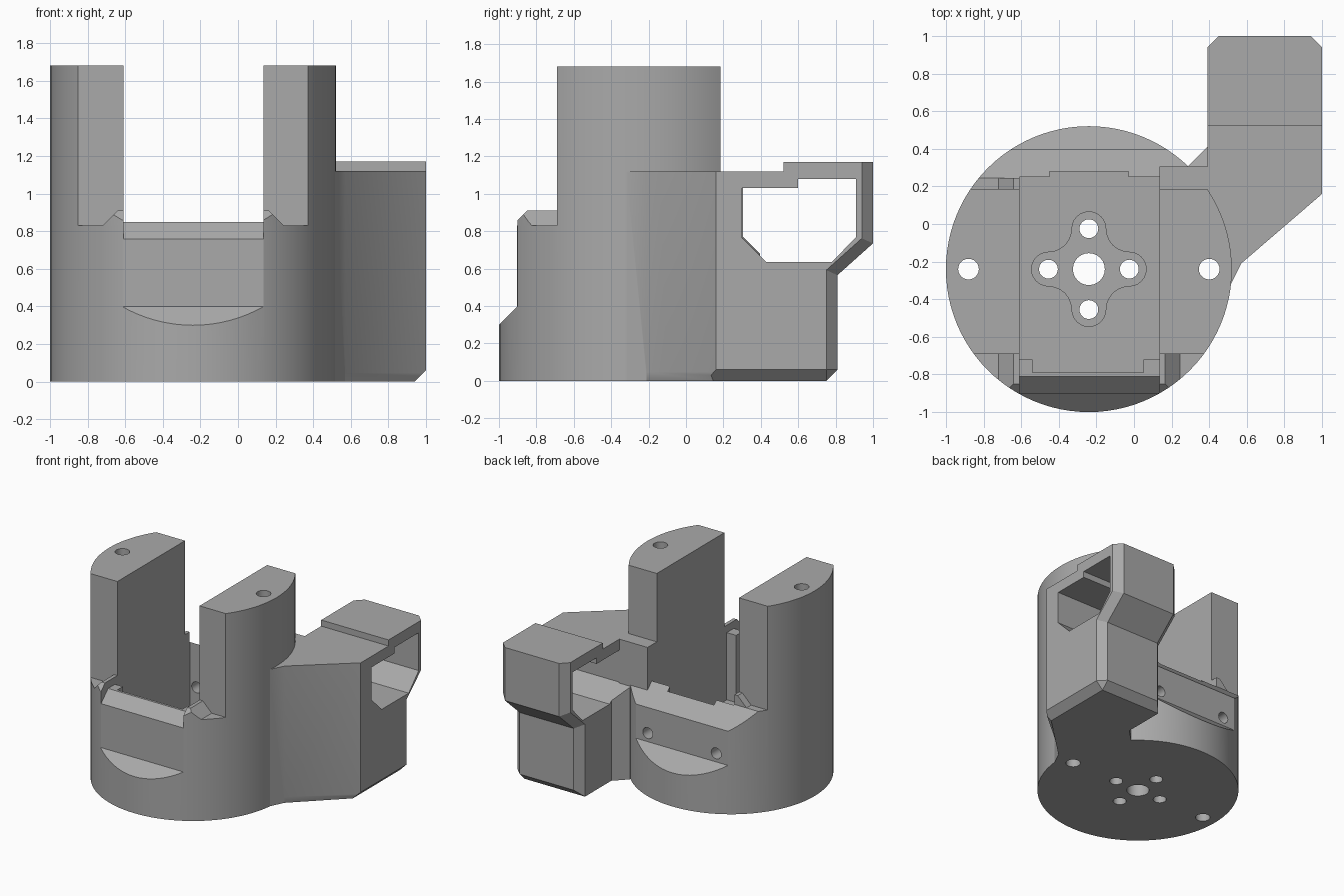
import bpy, bmesh
from math import sin, cos, pi, radians
from mathutils import Vector

cube = bpy.data.objects.get("Cube")
if cube:
    bpy.data.objects.remove(cube, do_unlink=True)

grey = bpy.data.materials.new("plain grey")
grey.use_nodes = True
tone = (0.4, 0.4, 0.4, 1)
grey.diffuse_color = tone
grey.node_tree.nodes["Principled BSDF"].inputs["Base Color"].default_value = tone

CX = CY = -0.24
R = 0.76
LEFT, RIGHT = -0.61, 0.135   # channel sides


def prism(name, pts, lo, hi, axis="z", bevel=None, width=0.06):
    """Extrude a 2D outline along an axis, optionally chamfering chosen edges."""
    place = {"x": lambda a, b, t: (t, a, b),
             "y": lambda a, b, t: (a, t, b),
             "z": lambda a, b, t: (a, b, t)}[axis]
    bm = bmesh.new()
    ends = [[bm.verts.new(place(a, b, t)) for a, b in pts] for t in (lo, hi)]
    n = len(pts)
    bm.faces.new(ends[0])
    bm.faces.new(ends[1])
    for i in range(n):
        j = (i + 1) % n
        bm.faces.new((ends[0][i], ends[0][j], ends[1][j], ends[1][i]))
    bmesh.ops.recalc_face_normals(bm, faces=bm.faces)
    if bevel:
        edges = [e for e in bm.edges if bevel(*[v.co for v in e.verts])]
        bmesh.ops.bevel(bm, geom=edges, offset=width, segments=1,
                        affect="EDGES", clamp_overlap=True)
    mesh = bpy.data.meshes.new(name)
    bm.to_mesh(mesh)
    bm.free()
    mesh.materials.append(grey)
    ob = bpy.data.objects.new(name, mesh)
    bpy.context.collection.objects.link(ob)
    return ob


def box(name, x0, x1, y0, y1, z0, z1):
    return prism(name, [(x0, y0), (x1, y0), (x1, y1), (x0, y1)], z0, z1)


def rod(name, a, b, r, lo, hi, axis="z", n=24):
    ring = [(a + r * cos(2 * pi * i / n), b + r * sin(2 * pi * i / n)) for i in range(n)]
    return prism(name, ring, lo, hi, axis)


def combine(ob, tool, mode="DIFFERENCE"):
    """Apply a boolean and remove the helper."""
    mod = ob.modifiers.new("cut", "BOOLEAN")
    mod.operation, mod.solver, mod.object = mode, "EXACT", tool
    bpy.context.view_layer.update()
    dep = bpy.context.evaluated_depsgraph_get()
    mesh = bpy.data.meshes.new_from_object(ob.evaluated_get(dep))
    ob.modifiers.clear()
    ob.data = mesh
    bpy.data.objects.remove(tool, do_unlink=True)


# Round body with an open channel between two pillars
body = rod("body", CX, CY, R, 0, 1.68, n=96)
floor = 0.3
combine(body, box("cut", LEFT, RIGHT, -2, 2, 0.85, 2))
combine(body, box("cut", LEFT, RIGHT, -0.72, 0.25, floor, 2))
combine(body, box("cut", -0.54, 0.05, -0.79, -0.6, floor, 2))
combine(body, box("cut", -0.45, -0.03, 0.1, 0.28, floor, 2))

# Front ledges beside the channel, then the flat front panel
for x0, x1 in ((-2, LEFT), (RIGHT, 2)):
    combine(body, box("cut", x0, x1, -2, -0.69, 0.83, 2))
front = [(-0.81, 0.9), (-0.81, 0.85), (-0.9, 0.76), (-0.9, 0.4), (-1.05, 0.25), (-1.2, 0.25), (-1.2, 0.9)]
combine(body, prism("cut", front, LEFT, RIGHT, "x"))

# Back ledge, sloped sill and flat back panel
back = [(0.185, 2), (0.185, 0.83), (0.245, 0.83), (0.395, 0.68), (0.395, 0.4),
        (0.6, 0.195), (0.8, 0.195), (0.8, 2)]
combine(body, prism("cut", back, -2, 2, "x"))

# Lobed recess in the floor
lobe, reach = 0.09, 0.215
outline = []
for q in range(4):
    turn = q * pi / 2
    arc = [(reach + lobe * cos(t), lobe * sin(t))
           for t in (radians(-90 + 15 * i) for i in range(13))]
    fillet = reach - lobe
    arc += [(reach + fillet * cos(t), reach + fillet * sin(t))
            for t in (radians(-90 - 15 * i) for i in range(1, 6))]
    outline += [(CX + x * cos(turn) - y * sin(turn), CY + x * sin(turn) + y * cos(turn)) for x, y in arc]
combine(body, prism("cut", outline, 0.2, floor + 0.1))

# Screw holes: floor, pillars and back panel
holes = [(0, 0, 0.085), (-0.64, 0, 0.055), (0.64, 0, 0.055)]
holes += [(x, y, 0.05) for x, y in ((reach, 0), (-reach, 0), (0, reach), (0, -reach))]
for x, y, r in holes:
    combine(body, rod("cut", CX + x, CY + y, r, -1, 2))
for x in (-0.55, 0.07):
    combine(body, rod("cut", x, 0.47, 0.045, 0.15, 0.6, "y"))

# Small ridges on the ledges, trimmed to the round outline
def ridge(name, edge, side, y0, y1):
    shape = [(edge, 0.79), (edge, 0.91), (edge + side * 0.03, 0.91),
             (edge + side * 0.12, 0.82), (edge + side * 0.12, 0.79)]
    ob = prism(name, shape, y0, y1, "y")
    combine(ob, rod("trim", CX, CY, R, 0, 2, n=96), "INTERSECT")
    return ob

for name, edge, side in (("right_front_ridge", LEFT, -1), ("left_front_ridge", RIGHT, 1)):
    ob = ridge(name, edge, side, -0.9, -0.69)
    combine(ob, prism("cut", [(-0.95, 0.81), (-0.95, 1), (-0.76, 1)], -2, 2, "x"))
ridge("right_back_ridge", LEFT, -1, 0.185, 0.245)

# Side arm: stepped side profile trimmed by its plan
side = [(-0.4, 0), (0.81, 0), (0.81, 0.565), (1, 0.735), (1, 1.17), (0.52, 1.17), (0.52, 1.12), (-0.4, 1.12)]


def arm_edges(a, b):
    same_x = abs(a.x - b.x) < 0.01
    rear = same_x and min(a.y, b.y) > 0.7 and abs(a.z - b.z) > 0.05
    base = max(a.z, b.z) < 0.01 and (min(a.x, b.x) > 0.9 or min(a.y, b.y) > 0.7)
    return rear or base


arm = prism("side_arm", side, 0.39, 1, "x", arm_edges)
plan = [(0.48, -0.1), (0.48, -0.32), (0.515, -0.32), (0.57, -0.21), (1.2, 0.332), (1.2, 1.2), (0.2, 1.2), (0.2, 0.1)]


def plan_edges(a, b):
    return max(a.z, b.z) < 0.01 and min(a.x, b.x) > 0.55 and max(a.y, b.y) < 0.4


combine(arm, prism("trim", plan, 0, 2, "z", plan_edges), "INTERSECT")

# Corner web joining the arm to the body
web = prism("corner_web", [(0.29, 0.31), (0.3, 0.2), (0.4, 0.1), (0.4, 0.42), (0.39, 0.41)], 0, 0.83)

# Window through the arm
window = [(0.3, 1.03), (0.6, 1.03), (0.6, 1.08), (0.91, 1.08), (0.91, 0.77), (0.78, 0.635), (0.43, 0.635), (0.3, 0.765)]
for part in (arm, web):
    combine(part, prism("cut", window, 0, 2, "x"))

# Panel behind the left pillar
box("back_panel", RIGHT, 0.395, 0.18, 0.305, 0.75, 1.12)

# Smooth round walls, crisp edges
bpy.ops.object.select_all(action="DESELECT")
for ob in bpy.context.collection.objects:
    if ob.type == "MESH" and grey.name in ob.data.materials:
        ob.select_set(True)
        bpy.context.view_layer.objects.active = ob
bpy.ops.object.shade_smooth_by_angle(angle=radians(25))
